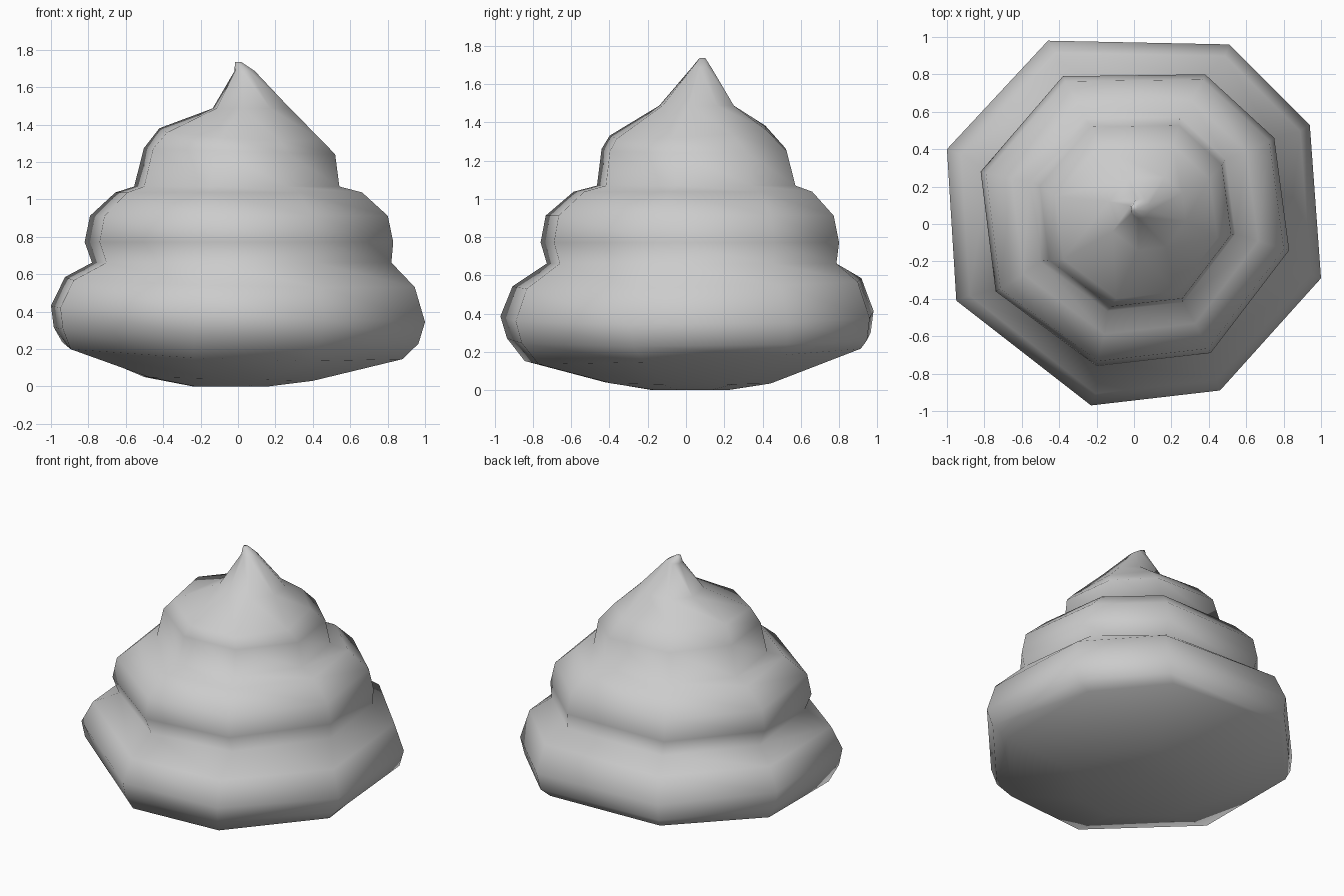
import bpy, bmesh

if "Cube" in bpy.data.objects:
    bpy.data.objects.remove(bpy.data.objects["Cube"])

# uneven eight-sided outlines of the wide base coil and the narrower upper coils
BASE = [(-.46, .98), (.51, .96), (.94, .53), (1.0, -.29),
        (.46, -.89), (-.23, -.97), (-.95, -.41), (-1.0, .40)]
COIL = [(-.38, .79), (.38, .80), (.75, .46), (.83, -.14),
        (.41, -.69), (-.20, -.76), (-.74, -.36), (-.82, .28)]

# outline, scale, centre x, centre y, height, tilt along x, tilt along y
RINGS = [
    # rounded underside and base coil
    (BASE, .20, -.04, .02, .003, 0, 0),
    (BASE, .45, -.05, .01, .043, -.01, 0),
    (BASE, .91, -.03, .04, .192, -.03, .045),
    (BASE, .975, -.01, .01, .275, -.04, .01),
    (BASE, 1.0, 0, 0, .390, -.04, .01),
    (BASE, .935, .01, 0, .560, -.02, .02),
    # middle coil
    (COIL, .97, .015, .01, .665, 0, 0),
    (COIL, 1.0, 0, 0, .775, 0, 0),
    (COIL, .965, 0, 0, .915, 0, 0),
    (COIL, .80, 0, .02, 1.04, 0, 0),
    # top coil
    (COIL, .665, -.01, .04, 1.072, 0, 0),
    (COIL, .62, .005, .03, 1.26, -.02, 0),
    (COIL, .525, .01, .0, 1.35, -.03, .03),
    # pointed tip
    (COIL, .25, .07, .05, 1.49, 0, 0),
    (COIL, .065, .035, .08, 1.69, 0, 0),
    (COIL, .02, .0, .085, 1.738, 0, 0),
]

bm = bmesh.new()
loops = []
for outline, s, cx, cy, z, tx, ty in RINGS:
    loops.append([bm.verts.new((cx + x * s, cy + y * s, z + tx * x + ty * y))
                  for x, y in outline])
for low, high in zip(loops, loops[1:]):
    for i in range(8):
        j = (i + 1) % 8
        bm.faces.new((low[i], low[j], high[j], high[i]))
bm.faces.new(loops[0])
bm.faces.new(loops[-1])
bmesh.ops.recalc_face_normals(bm, faces=bm.faces[:])
lowest = min(v.co.z for v in bm.verts)
bmesh.ops.translate(bm, verts=bm.verts[:], vec=(0, 0, -lowest))

mesh = bpy.data.meshes.new("swirl")
bm.to_mesh(mesh)
bm.free()
for p in mesh.polygons:
    p.use_smooth = True
swirl = bpy.data.objects.new("swirl", mesh)
bpy.context.collection.objects.link(swirl)
